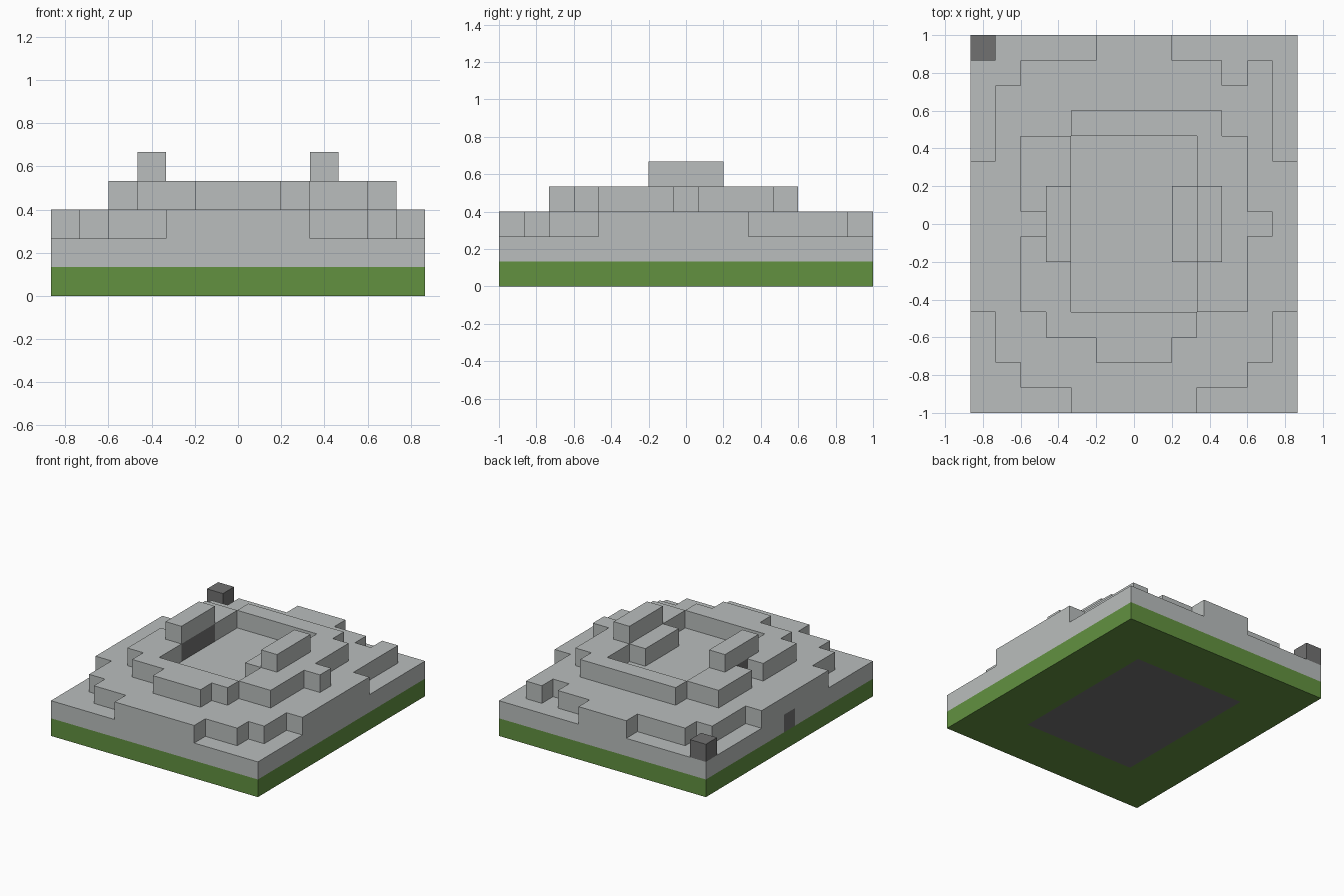
import bpy
import bmesh
from mathutils import Vector

cube = bpy.data.objects.get("Cube")
if cube:
    bpy.data.objects.remove(cube, do_unlink=True)

NX, NY = 13, 15
CELL = 2 / NY


def material(name, color):
    mat = bpy.data.materials.new(name)
    mat.use_nodes = True
    rgba = (*color, 1)
    mat.diffuse_color = rgba
    bsdf = mat.node_tree.nodes["Principled BSDF"]
    bsdf.inputs["Base Color"].default_value = rgba
    bsdf.inputs["Roughness"].default_value = 0.9
    return mat


GRASS = material("grass green", (0.122, 0.283, 0.051))
STONE = material("light stone", (0.491, 0.515, 0.509))
DARK = material("dark stone", (0.165, 0.165, 0.165))


def cells(level, add, cut=()):
    """Grid cells of one level, from (x0, y0, x1, y1) rectangles."""
    def fill(rects):
        return {(x, y, level) for x0, y0, x1, y1 in rects
                for x in range(x0, x1) for y in range(y0, y1)}
    return fill(add) - fill(cut)


FULL = (0, 0, NX, NY)
CORE = (3, 3, 10, 12)
DOOR = (0, 7, 1, 8)
BASIN = (4, 4, 9, 11)
GATE = (3, 6, 4, 9)

parts = [
    # Ground and the slab set into its underside
    ("grass_base", GRASS, cells(0, [FULL], [CORE])),
    ("underside_slab", DARK, cells(0, [CORE])),
    # Lowest stone course with a doorway in one side
    ("stone_foundation", STONE, cells(1, [FULL], [DOOR])),
    ("lower_doorway", DARK, cells(1, [DOOR])),
    # Stepped terrace with ragged corners
    ("lower_terrace", STONE, cells(2, [
        (0, 4, 13, 10), (1, 2, 12, 13), (2, 1, 11, 2), (2, 13, 10, 14),
        (11, 13, 12, 14), (4, 0, 9, 1), (5, 14, 8, 15)])),
    ("corner_block", DARK, cells(2, [(0, 14, 1, 15)])),
    # Wall around the sunken court
    ("court_wall", STONE, cells(3, [
        (2, 4, 11, 11), (4, 11, 10, 12), (11, 7, 12, 8),
        (3, 3, 9, 4), (5, 2, 8, 3)], [BASIN, GATE, (2, 7, 3, 8)])),
    ("upper_doorway", DARK, cells(3, [GATE])),
    ("court_bench", STONE, cells(3, [(8, 6, 9, 9)])),
    # Raised blocks on the two long walls
    ("right_parapet", STONE, cells(4, [GATE])),
    ("left_parapet", STONE, cells(4, [(9, 6, 10, 9)])),
]
solid = set().union(*(part[2] for part in parts))


def build(name, mat, own):
    """Make the exposed shell of a part and merge its flat faces."""
    bm = bmesh.new()
    for cell in sorted(own):
        for axis in range(3):
            for side in (0, 1):
                near = list(cell)
                near[axis] += 2 * side - 1
                if tuple(near) in solid:
                    continue
                u, v = (axis + 1) % 3, (axis + 2) % 3
                ring = [(0, 0), (1, 0), (1, 1), (0, 1)]
                if not side:
                    ring.reverse()
                verts = []
                for du, dv in ring:
                    p = Vector(cell)
                    p[axis] += side
                    p[u] += du
                    p[v] += dv
                    p -= Vector((NX / 2, NY / 2, 0))
                    verts.append(bm.verts.new(p * CELL))
                bm.faces.new(verts)
    bmesh.ops.remove_doubles(bm, verts=bm.verts[:], dist=CELL / 100)
    bmesh.ops.dissolve_limit(bm, angle_limit=0.01,
                             verts=bm.verts[:], edges=bm.edges[:])
    mesh = bpy.data.meshes.new(name)
    bm.to_mesh(mesh)
    bm.free()
    mesh.materials.append(mat)
    bpy.context.collection.objects.link(bpy.data.objects.new(name, mesh))


for part in parts:
    build(*part)
